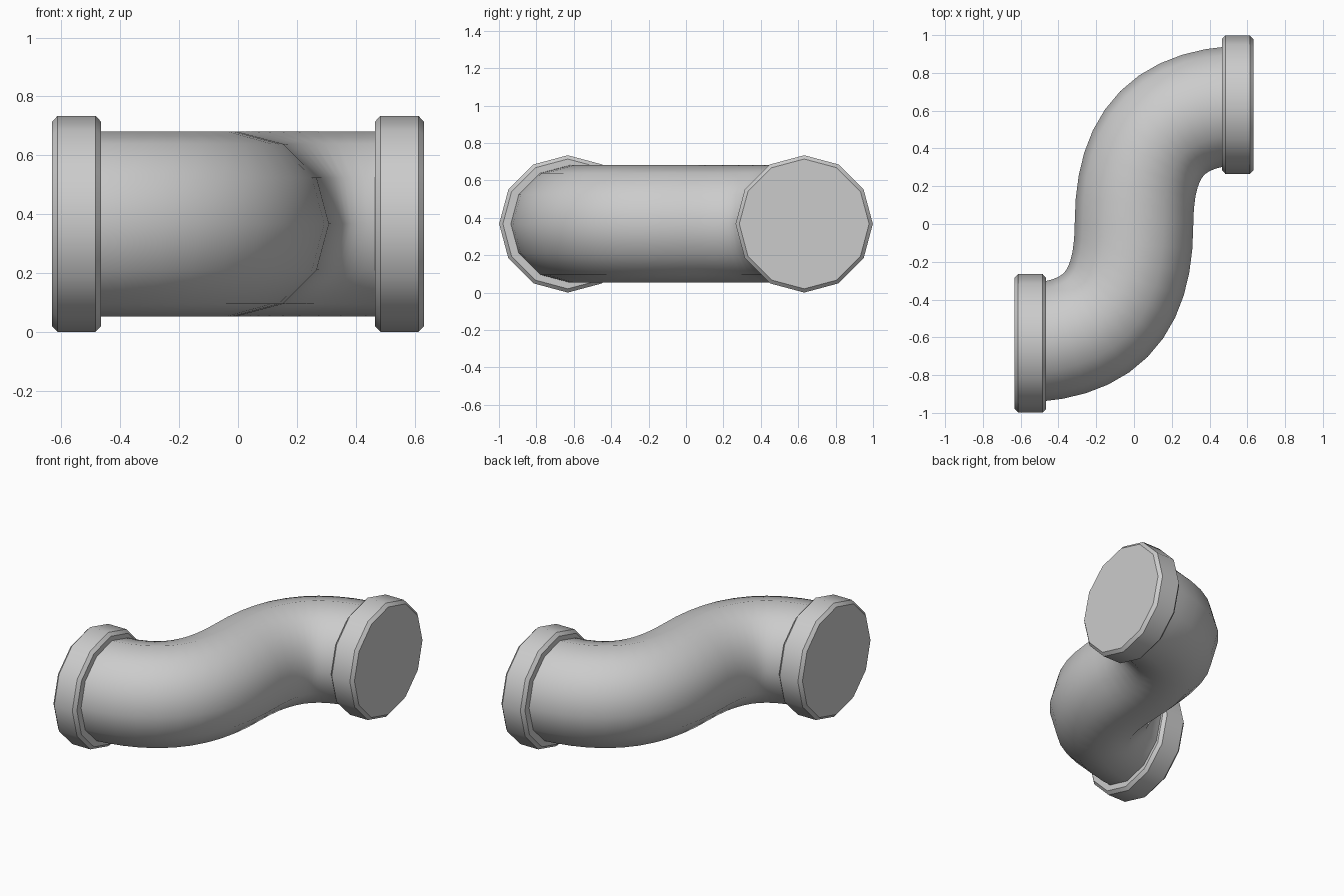
import bpy, bmesh
from math import sin, cos, radians, pi
from mathutils import Vector

if "Cube" in bpy.data.objects:
    bpy.data.objects.remove(bpy.data.objects["Cube"])

SIDES = 12
Z = 0.367        # pipe axis height
R = 0.632        # bend reach
K = 0.7          # bend handle length, as a share of R
STEPS = 12


def loft(name, stations):
    """Skin rings given as (centre, tangent, radius) and cap both ends."""
    bm = bmesh.new()
    rings = []
    for c, t, r in stations:
        side = Vector((t.y, -t.x, 0)).normalized()
        rings.append([bm.verts.new(c + r * (cos(a) * side + sin(a) * Vector((0, 0, 1))))
                      for a in (2 * pi * i / SIDES for i in range(SIDES))])
    for a, b in zip(rings, rings[1:]):
        for i in range(SIDES):
            j = (i + 1) % SIDES
            bm.faces.new((a[i], a[j], b[j], b[i]))
    bm.faces.new(rings[0])
    bm.faces.new(rings[-1])
    bmesh.ops.recalc_face_normals(bm, faces=bm.faces)
    mesh = bpy.data.meshes.new(name)
    bm.to_mesh(mesh)
    bm.free()
    ob = bpy.data.objects.new(name, mesh)
    bpy.context.collection.objects.link(ob)
    bpy.ops.object.select_all(action='DESELECT')
    ob.select_set(True)
    bpy.context.view_layer.objects.active = ob
    bpy.ops.object.shade_smooth_by_angle(angle=radians(40))
    return ob


def bend(t):
    """Point and tangent on the upper half of the S path."""
    u = 1 - t
    p = Vector((3*u*t*t*(1-K) + t**3, 3*u*u*t*K + 3*u*t*t + t**3, 0)) * R
    d = Vector((2*u*t*(1-K) + t*t*K, u*u*K + 2*u*t*(1-K), 0))
    return p, d


# S-shaped pipe: the upper bend plus its half-turn copy
up = Vector((0, 0, Z))
half = [bend(i / STEPS) for i in range(STEPS + 1)]
# pull the last ring just inside the collar's end face
half[-1] = (half[-1][0] - Vector((0.01, 0, 0)), half[-1][1])
path = [(-p, d) for p, d in reversed(half[1:])] + half
loft("pipe", [(p + up, d, 0.314) for p, d in path])

# Bevelled collars on both ends
profile = [(0.465, 0.347), (0.484, 0.367), (0.613, 0.367), (0.632, 0.347)]
for name, s in (("collar_right", 1), ("collar_left", -1)):
    loft(name, [(Vector((s * x, s * R, Z)), Vector((1, 0, 0)), r) for x, r in profile])
